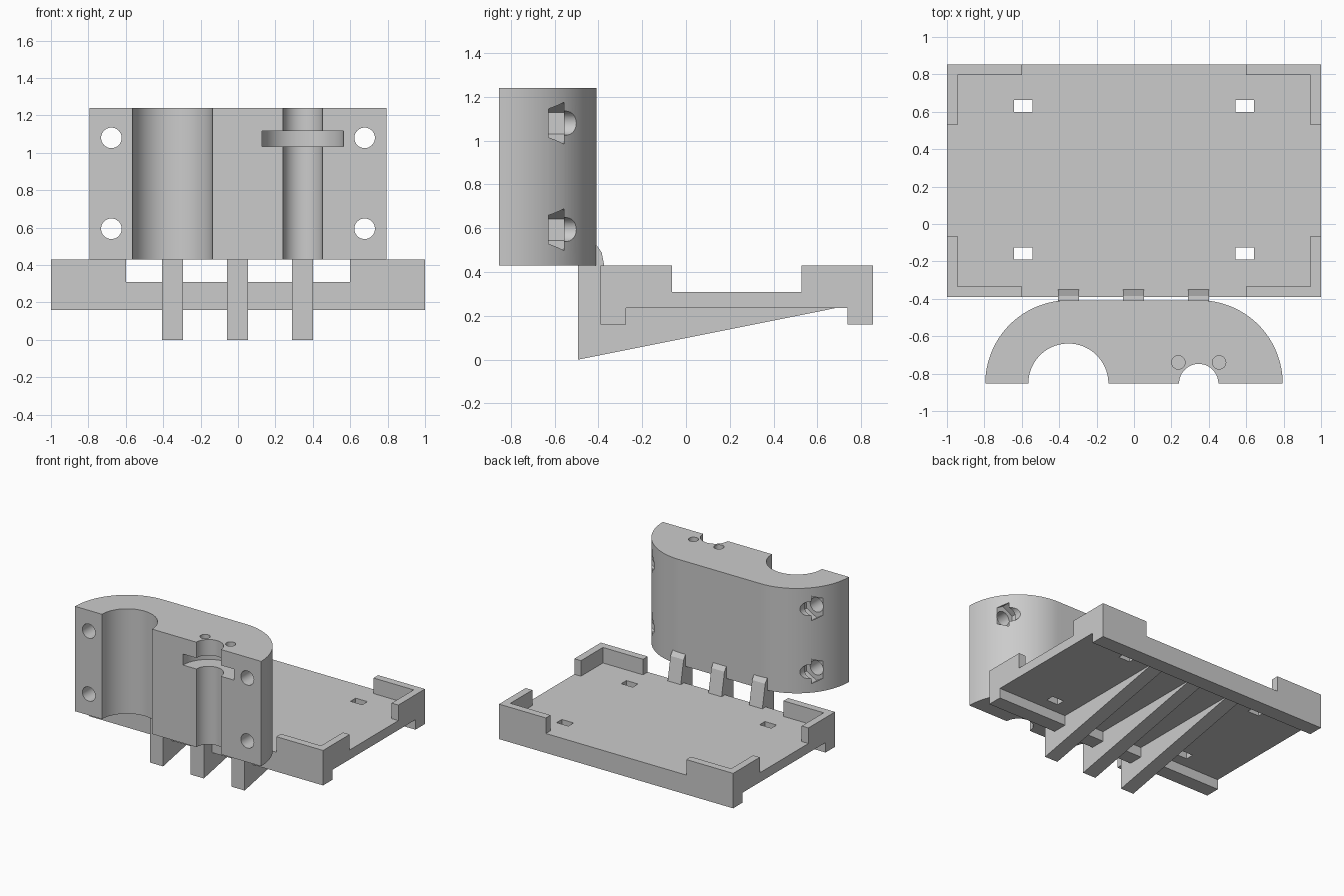
import bpy, bmesh
from math import pi, sin, cos
from mathutils import Vector

cube = bpy.data.objects.get("Cube")
if cube:
    bpy.data.objects.remove(cube, do_unlink=True)

grey = bpy.data.materials.new("plain grey")
grey.use_nodes = True
grey.diffuse_color = (0.6, 0.6, 0.6, 1)
grey.node_tree.nodes["Principled BSDF"].inputs["Base Color"].default_value = (0.6, 0.6, 0.6, 1)


def prism(name, profile, axis, low, high):
    """Extrude a 2D profile along an axis; profile holds the other two coordinates."""
    place = {"x": lambda p: (low, p[0], p[1]),
             "y": lambda p: (p[0], low, p[1]),
             "z": lambda p: (p[0], p[1], low)}[axis]
    step = Vector([(high - low) * (a == axis) for a in "xyz"])
    bm = bmesh.new()
    face = bm.faces.new([bm.verts.new(place(p)) for p in profile])
    top = bmesh.ops.extrude_face_region(bm, geom=[face])["geom"]
    bmesh.ops.translate(bm, vec=step, verts=[v for v in top if isinstance(v, bmesh.types.BMVert)])
    bmesh.ops.recalc_face_normals(bm, faces=bm.faces)
    mesh = bpy.data.meshes.new(name)
    bm.to_mesh(mesh)
    bm.free()
    mesh.materials.append(grey)
    obj = bpy.data.objects.new(name, mesh)
    bpy.context.collection.objects.link(obj)
    return obj


def arc(cx, cy, r, start, end, n):
    return [(cx + r * cos(start + (end - start) * i / n),
             cy + r * sin(start + (end - start) * i / n)) for i in range(n + 1)]


def circle(cx, cy, r, n=32, start=0.0):
    return arc(cx, cy, r, start, start + 2 * pi, n)[:-1]


def rect(a, b, c, d):
    return [(a, c), (b, c), (b, d), (a, d)]


def select(obj):
    bpy.ops.object.select_all(action="DESELECT")
    obj.select_set(True)
    bpy.context.view_layer.objects.active = obj


def cut(obj, cutter):
    cutter.hide_render = True
    mod = obj.modifiers.new("cut", "BOOLEAN")
    mod.operation = "DIFFERENCE"
    mod.solver = "EXACT"
    mod.object = cutter
    select(obj)
    bpy.ops.object.modifier_apply(modifier=mod.name)
    bpy.data.objects.remove(cutter, do_unlink=True)


FRONT, BACK = -0.39, 0.853
BASE, TOP = 0.43, 1.24
FACE = -0.853

# Tray: plate with a deeper lip along the front and back
tray = prism("tray", [(FRONT, 0.16), (-0.275, 0.16), (-0.275, 0.237), (0.737, 0.237),
                      (0.737, 0.16), (BACK, 0.16), (BACK, 0.31), (FRONT, 0.31)], "x", -1, 1)
for sx in (-1, 1):
    for y in (-0.157, 0.63):
        cut(tray, prism("slot_cutter", rect(sx * 0.592 - 0.05, sx * 0.592 + 0.05,
                                            y - 0.032, y + 0.032), "z", 0, 0.6))

# Raised L-shaped corner walls
for sx, side in ((-1, "right"), (1, "left")):
    for y, d, end in ((FRONT, 1, "front"), (BACK, -1, "back")):
        outline = [(0, 0), (0.4, 0), (0.4, 0.057), (0.057, 0.057), (0.057, 0.325), (0, 0.325)]
        prism(f"{end}_{side}_corner_wall",
              [(sx * (1 - u), y + d * v) for u, v in outline], "z", 0.31, BASE)

# Tapered ribs below the tray, with a tab up to the block
rib = [(-0.493, 0), (0.705, 0.24), (-0.35, 0.24), (-0.35, 0.31), (-0.385, 0.49),
       (-0.41, 0.525), (-0.42, 0.525), (-0.42, BASE), (-0.493, BASE)]
for x, label in ((-0.351, "right"), (-0.003, "middle"), (0.346, "left")):
    prism(f"{label}_rib", rib, "x", x - 0.056, x + 0.056)

# Upright block: rounded back, two half-round channels in the flat front
outline = (arc(0.35, FACE, 0.445, 0, pi / 2, 32) + arc(-0.35, FACE, 0.445, pi / 2, pi, 32)
           + arc(-0.351, FACE, 0.214, pi, 0, 40) + arc(0.346, FACE, 0.105, pi, 0, 28))
block = prism("clamp_block", outline, "z", BASE, TOP)

# Disc-shaped slot and the two small holes above it
cut(block, prism("disc_cutter", circle(0.346, FACE, 0.219, 64), "z", 1.033, 1.118))
for x in (0.237, 0.455):
    cut(block, prism("pin_hole_cutter", circle(x, -0.74, 0.036, 24), "z", 1.08, 1.4))

# Screw holes with six-sided nut pockets
for x in (-0.677, 0.677):
    for z in (0.594, 1.08):
        cut(block, prism("screw_cutter", circle(x, z, 0.055), "y", -1, -0.3))
        cut(block, prism("nut_cutter", circle(x, z, 0.098, 6, pi / 2), "y", -0.627, -0.556))

select(block)
bpy.ops.object.shade_smooth_by_angle(angle=pi / 6)
